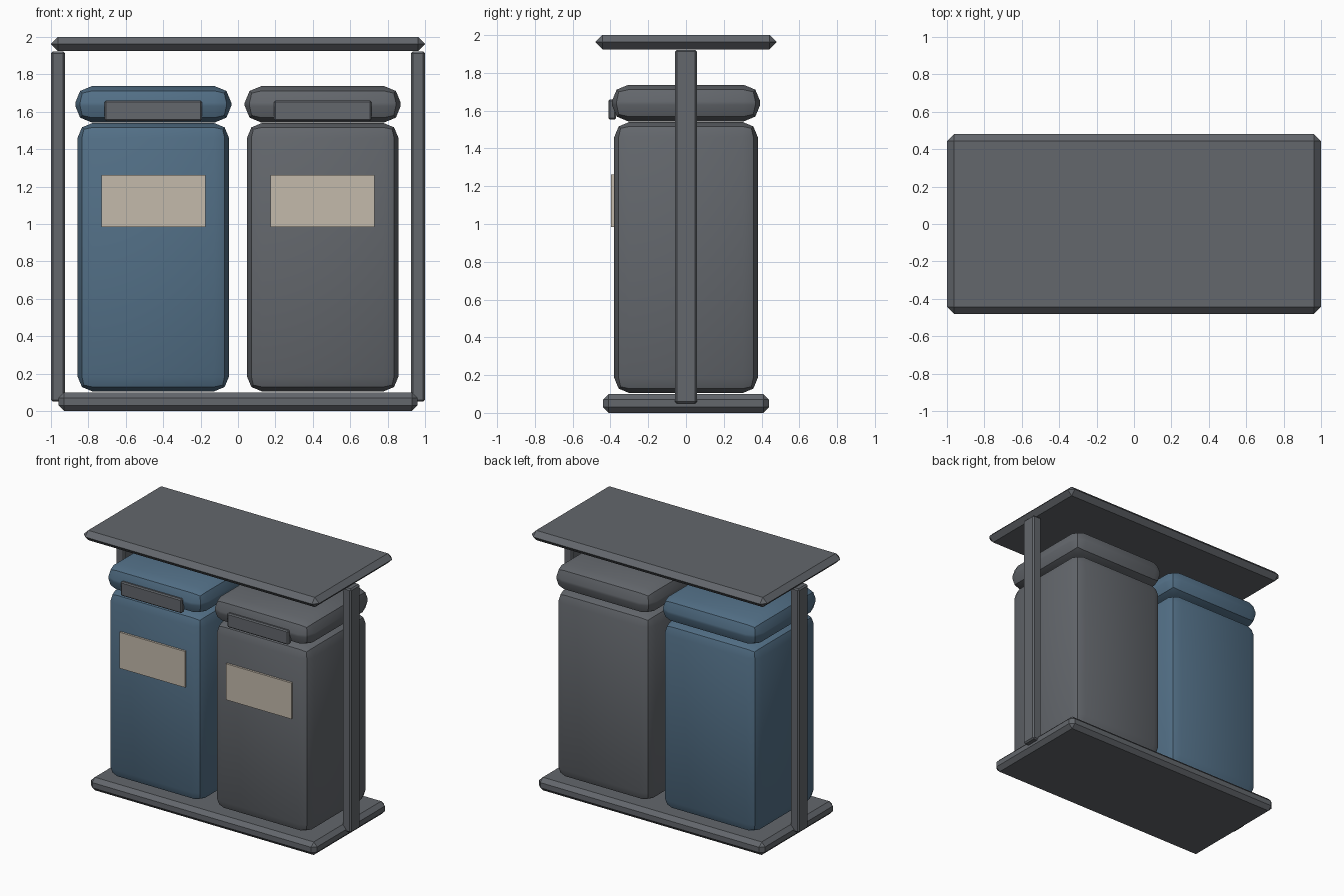
import bpy, bmesh, math

if "Cube" in bpy.data.objects:
    bpy.data.objects.remove(bpy.data.objects["Cube"])


def material(name, rgb):
    m = bpy.data.materials.new(name)
    m.diffuse_color = (*rgb, 1.0)
    m.use_nodes = True
    m.node_tree.nodes["Principled BSDF"].inputs["Base Color"].default_value = m.diffuse_color
    return m


GREY = material("slate grey", (0.125, 0.135, 0.15))
BLUE = material("steel blue", (0.085, 0.16, 0.24))
BEIGE = material("label beige", (0.55, 0.49, 0.41))


def box(name, x, y, z, mat, bevel=0.0, segments=1):
    """Box from (min, max) ranges, with optional bevel on every edge."""
    bm = bmesh.new()
    bmesh.ops.create_cube(bm, size=1.0)
    for v in bm.verts:
        for i, (lo, hi) in enumerate((x, y, z)):
            v.co[i] = lo if v.co[i] < 0 else hi
    if bevel:
        bmesh.ops.bevel(bm, geom=bm.edges[:], offset=bevel, offset_type='OFFSET',
                        segments=segments, profile=0.5, affect='EDGES')
    mesh = bpy.data.meshes.new(name)
    bm.to_mesh(mesh)
    bm.free()
    mesh.materials.append(mat)
    ob = bpy.data.objects.new(name, mesh)
    bpy.context.collection.objects.link(ob)
    if segments > 1:
        bpy.ops.object.select_all(action='DESELECT')
        ob.select_set(True)
        bpy.context.view_layer.objects.active = ob
        bpy.ops.object.shade_smooth_by_angle(angle=math.radians(30))
    return ob


# Base slab and roof
box("base", (-0.96, 0.96), (-0.44, 0.44), (0, 0.10), GREY, 0.03)
box("roof", (-1, 1), (-0.48, 0.48), (1.925, 2.0), GREY, 0.037)

for side, s, colour in (("left", -1, BLUE), ("right", 1, GREY)):
    # Side post
    px = sorted((s * 0.925, s * 1.0))
    box(side + "_post", px, (-0.058, 0.058), (0.05, 1.922), GREY, 0.01)

    # Bin body and lid
    c = s * 0.453
    box(side + "_bin", (c - 0.405, c + 0.405), (-0.38, 0.38), (0.105, 1.54), colour, 0.08, 2)
    box(side + "_lid", (c - 0.417, c + 0.417), (-0.393, 0.393), (1.543, 1.737), colour, 0.088, 2)

    # Front handle and blank label plate
    box(side + "_handle", (c - 0.26, c + 0.26), (-0.41, -0.37), (1.552, 1.66), GREY, 0.008)
    box(side + "_label", (c - 0.278, c + 0.278), (-0.396, -0.376), (0.985, 1.262), BEIGE)
